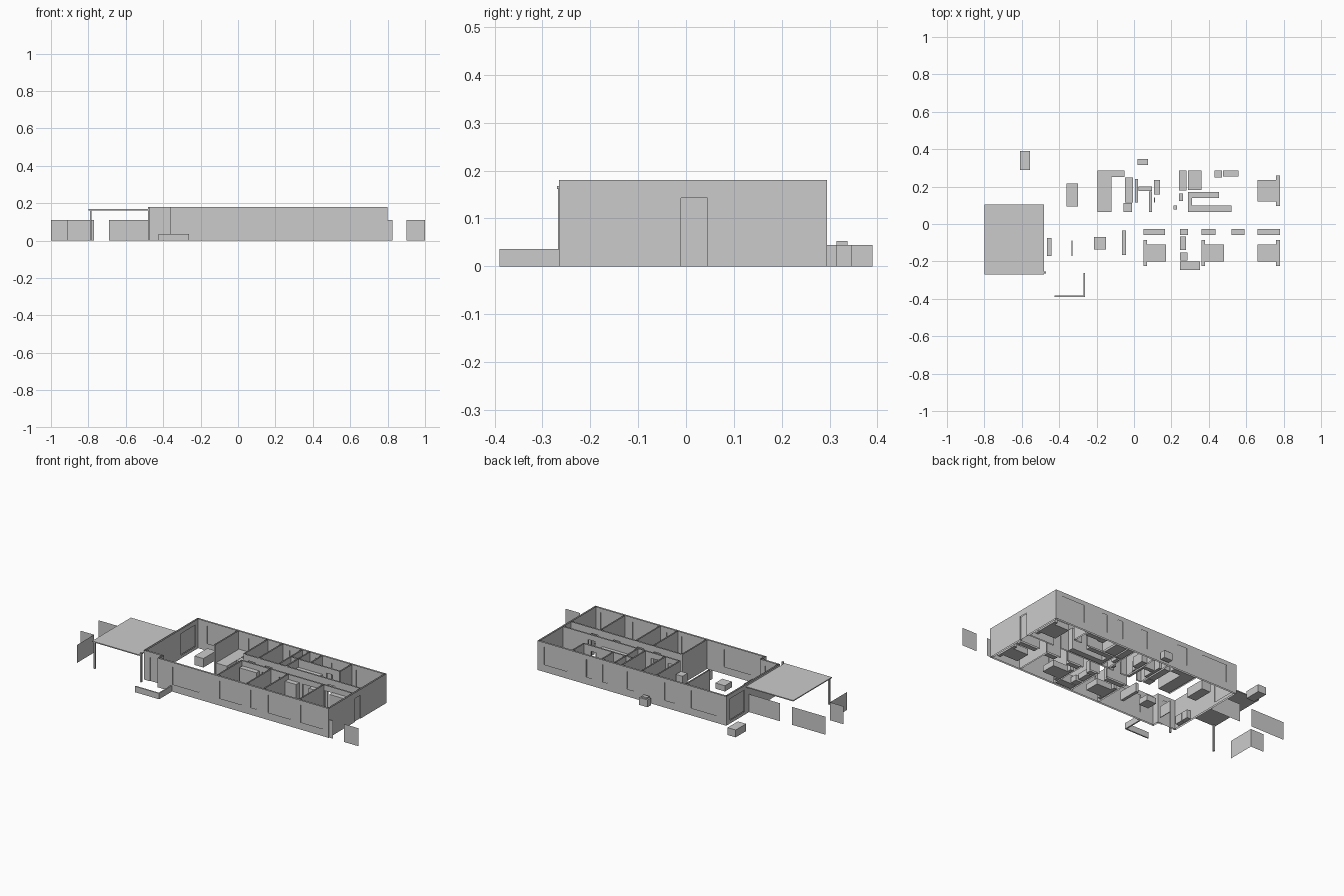
import bpy, bmesh

if "Cube" in bpy.data.objects:
    bpy.data.objects.remove(bpy.data.objects["Cube"])

H = 0.18    # wall height
T = 0.005   # half wall thickness


def finish(name, bm):
    me = bpy.data.meshes.new(name)
    bm.to_mesh(me)
    bm.free()
    ob = bpy.data.objects.new(name, me)
    bpy.context.collection.objects.link(ob)
    return ob


def box(name, x0, x1, y0, y1, z1, z0=0.0):
    bm = bmesh.new()
    bmesh.ops.create_cube(bm, size=1)
    for v in bm.verts:
        v.co = (x0 + (v.co.x + .5) * (x1 - x0),
                y0 + (v.co.y + .5) * (y1 - y0),
                z0 + (v.co.z + .5) * (z1 - z0))
    bmesh.ops.recalc_face_normals(bm, faces=bm.faces)
    return finish(name, bm)


def wall(name, axis, pos, a, b, openings=(), filled=True, h=H, t=T):
    """Uncapped two-sided wall along x or y; openings are (start, end, z0, z1)."""
    bm = bmesh.new()

    def pt(s, d, z):
        return bm.verts.new((s, pos + d, z) if axis == 'x' else (pos + d, s, z))

    def face(s0, s1, d0, d1, z0, z1):
        bm.faces.new([pt(s0, d0, z0), pt(s1, d1, z0), pt(s1, d1, z1), pt(s0, d0, z1)])

    def both(s0, s1, z0, z1):
        if s1 - s0 > 1e-4 and z1 - z0 > 1e-4:
            face(s0, s1, -t, -t, z0, z1)
            face(s1, s0, t, t, z0, z1)

    cur = a
    for s, e, z0, z1 in sorted(openings):
        both(cur, s, 0, h)
        both(s, e, 0, z0)
        both(s, e, z1, h)
        face(s, s, -t, t, z0, z1)      # jambs
        face(e, e, t, -t, z0, z1)
        if filled:                     # recessed pane or door leaf
            face(s, e, 0, 0, z0, z1)
        cur = e
    both(cur, b, 0, h)
    face(a, a, t, -t, 0, h)
    face(b, b, -t, t, 0, h)
    return finish(name, bm)


def panel(name, p, q, h=0.11):
    bm = bmesh.new()
    bm.faces.new([bm.verts.new(c) for c in
                  ((*p, 0), (*q, 0), (*q, h), (*p, h))])
    return finish(name, bm)


# Outer walls with windows and doors
W0, W1, D = 0.045, 0.152, 0.145


def win(*spans):
    return [(s, e, W0, W1) for s, e in spans]


wall("front_wall", 'x', -.26, -.35, .80,
     win((-.26, -.08), (.06, .21), (.27, .31), (.39, .54), (.61, .76)))
wall("back_wall", 'x', .29, -.48, .80,
     win((-.41, -.24), (-.13, -.06), (.15, .195), (.325, .36), (.435, .47), (.60, .755)))
wall("right_wall", 'y', .795, -.265, .295, [(-.01, .045, 0, .143)])
wall("left_wall", 'y', -.475, -.225, .295, [(.12, .26, .02, W1)])
wall("entry_wall", 'x', -.22, -.48, -.35, [(-.44, -.385, 0, .147)])
wall("entry_side_wall", 'y', -.355, -.265, -.215)
box("porch_post", -.48, -.47, -.265, -.255, H)

# Corridor walls with open doorways
wall("corridor_front_wall", 'x', -.02, .035, .79,
     [(s, s + .05, 0, D) for s in (.18, .295, .455, .605)], False, t=.004)
wall("corridor_back_wall", 'x', .058, 0, .79,
     [(s, s + .05, 0, D) for s in (.03, .145, .57)], False, t=.004)

# Cross partitions
for i, x in enumerate((.04, .237, .354, .595)):
    wall(f"front_partition_{i}", 'y', x, -.255, -.02, t=.004)
for i, (x, y0) in enumerate(((-.2, .06), (0, .06), (.1, .06), (.235, .06),
                             (.285, .06), (.37, .175), (.57, .175))):
    wall(f"back_partition_{i}", 'y', x, y0, .285, t=.004)
wall("bathroom_partition", 'x', .175, .235, .57, [(.48, .52, 0, D)], False, t=.004)

# Carport
box("carport_roof", -.80, -.48, -.27, .105, .168, .162)
box("carport_post", -.792, -.782, -.268, -.258, .162)

# Garden fences, zero thickness
panel("fence_side_a", (-1, .075), (-.77, .075))
panel("fence_side_b", (-.69, .075), (-.48, .075))
panel("fence_corner_a", (-1, -.095), (-.91, -.095))
panel("fence_corner_b", (-.91, -.095), (-.91, -.262))
panel("fence_right_a", (.80, -.26), (.825, -.26))
panel("fence_right_b", (.90, -.26), (1.0, -.26))

# Low garden wall in front of the porch
box("garden_wall_front", -.425, -.262, -.39, -.382, .036)
box("garden_wall_side", -.27, -.262, -.382, -.263, .036)

# Outdoor units
box("outdoor_tank", -.61, -.555, .29, .39, .045)
box("outdoor_unit", .018, .075, .315, .347, .045)
box("outdoor_unit_top", .028, .065, .315, .338, .053, .045)

# Beds with bedside tables; side = +1 puts the head on the right
for i, (x0, y0, y1, side) in enumerate(((.05, -.2, -.11, -1), (.36, -.2, -.11, -1),
                                        (.66, -.2, -.11, 1), (.66, .12, .235, 1))):
    x1 = x0 + .12
    box(f"bed_{i}", x0, x1, y0, y1, .036)
    hx = x0 if side < 0 else x1 - .02
    for j, (a, b) in enumerate(((y0 - .025, y0 - .001), (y1 + .001, y1 + .025))):
        box(f"bedside_table_{i}_{j}", hx, hx + .02, a, b, .036)
    if i < 3:
        for j, yy in enumerate((y0 + .01, y1 - .04)):
            px = x0 + .004 if side < 0 else x1 - .02
            box(f"pillow_{i}_{j}", px, px + .016, yy, yy + .03, .043, .036)

# Wardrobes along the corridor
for i, (a, b) in enumerate(((.05, .165), (.245, .29), (.36, .435), (.52, .59), (.66, .78))):
    box(f"wardrobe_{i}", a, b, -.058, -.028, .15 if i != 1 else .07)

# Remaining furniture: name, x0, x1, y0, y1, height
for name, *d in (
    ("dining_table", -.36, -.30, .093, .217, .055),
    ("side_cabinet_a", -.465, -.44, -.12, -.075, .05),
    ("side_cabinet_b", -.465, -.44, -.172, -.121, .05),
    ("screen", -.333, -.329, -.172, -.087, .07),
    ("coffee_table", -.215, -.15, -.137, -.07, .035),
    ("sideboard", -.063, -.044, -.165, -.035, .055),
    ("kitchen_counter_back", -.12, -.05, .25, .285, .068),
    ("kitchen_counter_left", -.194, -.12, .063, .285, .068),
    ("kitchen_counter_right", -.048, -.006, .115, .248, .068),
    ("fridge", -.055, -.01, .064, .113, .12),
    ("laundry_sink", .005, .022, .115, .24, .068),
    ("laundry_counter", .023, .095, .176, .2, .068),
    ("laundry_side_counter", .08, .095, .064, .175, .068),
    ("basin_cabinet", .106, .14, .157, .235, .06),
    ("towel_rail", .106, .112, .115, .142, .06),
    ("toilet_a", .21, .23, .077, .1, .035),
    ("bathtub", .24, .28, .178, .285, .045),
    ("toilet_b", .24, .262, .123, .163, .035),
    ("shower_base", .29, .362, .182, .285, .01),
    ("toilet_c", .43, .47, .248, .285, .035),
    ("ensuite_vanity", .475, .56, .255, .285, .06),
    ("robe_shelf_back", .31, .455, .14, .17, .13),
    ("robe_shelf_left", .29, .31, .065, .17, .13),
    ("robe_shelf_front", .31, .52, .065, .1, .13),
    ("study_chair", .245, .278, -.138, -.068, .035),
    ("study_stool", .245, .285, -.195, -.153, .035),
    ("study_desk", .245, .352, -.245, -.2, .055),
):
    box(name, *d)
